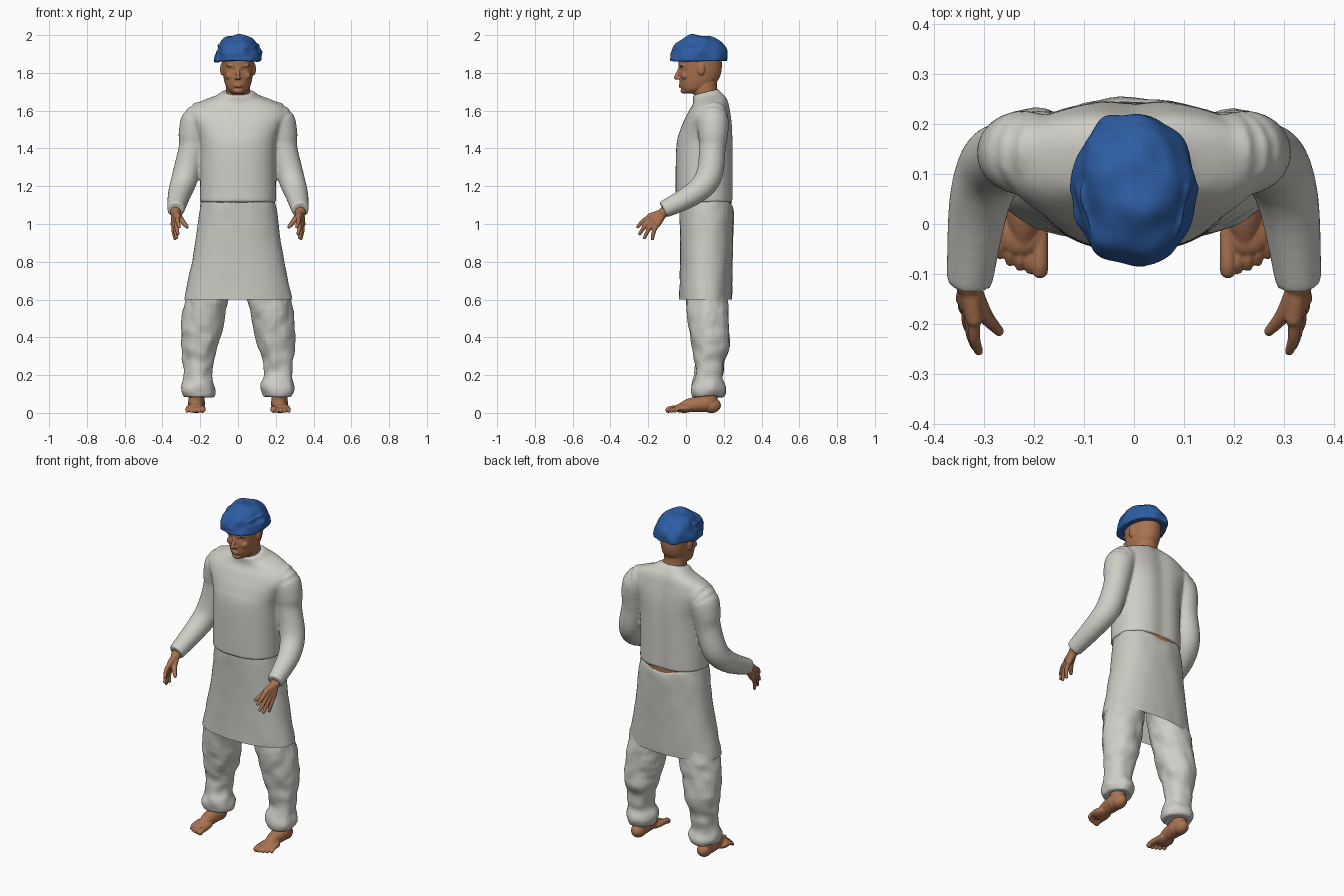
import bpy, bmesh, math
from mathutils import Vector, Matrix, noise

if "Cube" in bpy.data.objects:
    bpy.data.objects.remove(bpy.data.objects["Cube"])


def material(name, red, green, blue):
    mat = bpy.data.materials.new(name)
    mat.use_nodes = True
    colour = (red, green, blue, 1)
    mat.diffuse_color = colour
    mat.node_tree.nodes["Principled BSDF"].inputs["Base Color"].default_value = colour
    return mat


cloth = material("off_white_cloth", .62, .61, .56)
apron_cloth = material("apron_cloth", .58, .58, .53)
skin = material("brown_skin", .4, .17, .08)
blue_cloth = material("blue_cloth", .026, .11, .37)


def smooth(rows, steps=5):
    """Catmull-Rom interpolation of rows of numbers."""
    last = len(rows) - 1
    result = []
    for i in range(last):
        before, start, end, after = (Vector(rows[max(0, min(j, last))]) for j in (i - 1, i, i + 1, i + 2))
        leave, arrive = (end - before) / 2, (after - start) / 2
        for step in range(steps):
            t = step / steps
            s = 1 - t
            result.append(start * (s * s * (1 + 2 * t)) + end * (t * t * (1 + 2 * s))
                          + leave * (t * s * s) - arrive * (t * t * s))
    return result + [Vector(rows[last])]


def loft(bm, rings, caps=True):
    rings = [[bm.verts.new(point) for point in ring] for ring in rings]
    for low, high in zip(rings, rings[1:]):
        for i in range(len(low)):
            bm.faces.new((low[i - 1], low[i], high[i], high[i - 1]))
    if caps:
        bm.faces.new(rings[0])
        bm.faces.new(rings[-1])


def circle(count):
    angles = [i * math.tau / count for i in range(count)]
    return [(math.cos(a), math.sin(a)) for a in angles]


def squarish(value, power):
    return math.copysign(abs(value) ** (2 / power), value)


def stack(bm, rows, power=2.3, caps=True):
    """Upright body; each row is height, half width, front and back."""
    rings = []
    for z, half, front, back in smooth(rows):
        middle, depth = (front + back) / 2, (back - front) / 2
        rings.append([(half * squarish(c, power), middle + depth * squarish(s, power), z)
                      for c, s in circle(64)])
    loft(bm, rings, caps)


def blob(bm, centre, radii):
    place = Matrix.Translation(centre) @ Matrix.Diagonal((*radii, 1))
    bmesh.ops.create_uvsphere(bm, u_segments=24, v_segments=16, radius=1, matrix=place)


def tube(bm, points, rounded=True):
    """Round limb; each point is a position and a radius."""
    rows = smooth(points)
    rings = []
    for i, row in enumerate(rows):
        along = rows[min(i + 1, len(rows) - 1)].xyz - rows[max(i - 1, 0)].xyz
        side = along.cross(Vector((1, .3, -1))).normalized()
        up = along.cross(side).normalized()
        rings.append([row.xyz + row.w * (side * c + up * s) for c, s in circle(24)])
    loft(bm, rings)
    if rounded:
        for row in (rows[0], rows[-1]):
            blob(bm, row.xyz, [row.w] * 3)


def mirror(bm):
    copy = bmesh.ops.duplicate(bm, geom=bm.verts[:] + bm.edges[:] + bm.faces[:])
    verts = [item for item in copy["geom"] if isinstance(item, bmesh.types.BMVert)]
    bmesh.ops.scale(bm, vec=(-1, 1, 1), verts=verts)


def finish(name, bm, mat, voxel=0, relax=2, crumple=0, warp=None):
    """Shape the surface, then fuse overlapping pieces into one skin."""
    bmesh.ops.recalc_face_normals(bm, faces=bm.faces)
    bm.normal_update()
    for vert in bm.verts:
        if warp:
            warp(vert.co)
        vert.co += vert.normal * crumple * noise.noise(vert.co * 16)
    for face in bm.faces:
        face.smooth = True
    mesh = bpy.data.meshes.new(name)
    bm.to_mesh(mesh)
    bm.free()
    mesh.materials.append(mat)
    part = bpy.data.objects.new(name, mesh)
    bpy.context.collection.objects.link(part)
    if voxel:
        fuse = part.modifiers.new("fuse", "REMESH")
        fuse.mode = "VOXEL"
        fuse.voxel_size = voxel
        fuse.use_smooth_shade = True
        soften = part.modifiers.new("soften", "SMOOTH")
        soften.iterations = relax


# Shirt: sleeves fused to the body
bm = bmesh.new()
tube(bm, [(.15, .14, 1.57, .07), (.21, .142, 1.555, .085), (.235, .143, 1.48, .08), (.245, .14, 1.4, .07),
          (.28, .12, 1.25, .07), (.31, .04, 1.16, .061), (.33, -.12, 1.075, .046)], rounded=False)
mirror(bm)
stack(bm, [(1.115, .202, -.055, .253), (1.4, .2, -.052, .253), (1.5, .225, -.03, .25), (1.57, .26, 0, .242),
           (1.62, .24, .025, .232), (1.65, .185, .037, .22), (1.675, .115, .037, .2),
           (1.7, .085, .035, .18)])


def shape_shirt(point):
    # Hollow spine and a neckline that dips at the front
    if point.y > .15:
        point.y -= .012 * math.exp(-(point.x / .05) ** 2)
    point.z += (point.y - .11) * max(0, min(.25, 3 * (point.z - 1.6)))


finish("shirt", bm, cloth, voxel=.008, relax=6, warp=shape_shirt)

# Bare waist between shirt and apron
bm = bmesh.new()
stack(bm, [(1, .18, -.03, .24), (1.14, .18, -.03, .24)])
finish("waist", bm, skin)

# Wrapped apron, open below, with a top edge that sags at the back
bm = bmesh.new()
stack(bm, [(1.125, .194, -.035, .246), (1.08, .203, -.035, .252), (.85, .235, -.032, .248),
           (.6, .286, -.037, .242)], caps=False)


def sag_back(point):
    if point.y > .15:
        point.z -= .25 * max(0, point.z - 1) * math.exp(-(point.x / .1) ** 2)


finish("apron", bm, apron_cloth, crumple=.005, warp=sag_back)

# Loose trousers, gathered at the ankles
bm = bmesh.new()
tube(bm, [(.21, .118, .085, .08), (.21, .118, .125, .091), (.214, .12, .19, .076), (.212, .125, .25, .078),
          (.208, .128, .31, .088), (.2, .128, .4, .104), (.165, .11, .6, .112), (.12, .11, .75, .1),
          (.09, .11, .95, .1)], rounded=False)
mirror(bm)
finish("trousers", bm, cloth, voxel=.008, crumple=.012)

# Hands: four fingers fan out between the index and the little finger
bm = bmesh.new()
wrist = Vector((.33, -.12, 1.06))
tube(bm, [(.33, -.06, 1.1, .028), (*wrist, .028)])
for i in range(4):
    fan = i / 3
    knuckle = Vector((.32, -.19, 1.04)).lerp(Vector((.34, -.15, 1)), fan)
    tip = Vector((.311, -.255, .985)).lerp(Vector((.333, -.178, .922)), fan)
    tip -= Vector((0, .018, .018)) * math.sin(fan * math.pi)
    bend = knuckle.lerp(tip, .5) + Vector((.004, -.005, .003))
    tube(bm, [(*wrist, .022), (*knuckle, .017)])
    tube(bm, [(*knuckle, .013), (*bend, .0115), (*tip, .009)])
tube(bm, [(*wrist, .022), (.3, -.18, 1.02, .016), (.27, -.215, .985, .01)])
mirror(bm)
finish("hands", bm, skin, voxel=.004)

# Bare feet: ankle, instep, heel, ball and toes
bm = bmesh.new()
tube(bm, [(.215, .125, .16, .045), (.22, .125, .06, .042)])
tube(bm, [(.22, .1, .05, .046), (.22, .02, .04, .037), (.222, -.03, .025, .024)])
blob(bm, (.22, .135, .04), (.04, .05, .041))
blob(bm, (.225, -.01, .025), (.052, .055, .025))
for i in range(5):
    x, radius = .188 + .02 * i, .0095 if i else .016
    tube(bm, [(x, -.02, .024, radius), (x, .002 * i * i - .075, .022, radius),
              (x, .002 * i * i - .093, radius, radius)])
mirror(bm)
finish("feet", bm, skin, voxel=.0035)

# Head: ears, brows, eyes, cheeks and nostrils are mirrored
bm = bmesh.new()
blob(bm, (.086, .08, 1.82), (.009, .02, .032))
blob(bm, (.033, -.022, 1.838), (.03, .013, .008))
blob(bm, (.032, -.02, 1.817), (.013, .01, .007))
blob(bm, (.042, -.004, 1.785), (.026, .022, .022))
blob(bm, (.011, -.042, 1.771), (.008, .011, .007))
mirror(bm)
tube(bm, [(0, -.032, 1.825, .009), (0, -.045, 1.795, .01), (0, -.054, 1.775, .011)])
for z in (1.727, 1.738):
    blob(bm, (0, -.027, z), (.023, .012, .005))
blob(bm, (0, -.013, 1.705), (.026, .016, .014))
tube(bm, [(0, .118, 1.64, .062), (0, .1, 1.72, .065), (0, .1, 1.8, .065)])
stack(bm, [(1.69, .03, -.01, .06), (1.71, .054, -.022, .1), (1.74, .068, -.032, .15), (1.78, .077, -.036, .18),
           (1.84, .084, -.039, .19), (1.9, .084, -.035, .18), (1.95, .05, .01, .14)], power=2.1)


def sink_eyes(point):
    if point.y < .02:
        across, above = (abs(point.x) - .031) / .018, (point.z - 1.818) / .013
        point.y += .009 * math.exp(-across ** 2 - above ** 2)


finish("head", bm, skin, voxel=.004, warp=sink_eyes)

# Soft cap: a dome with folds rolled around the front
bm = bmesh.new()


def dome(angle):
    """Height, half width and half depth at an angle above the rim."""
    size = math.cos(angle) ** .8
    return 1.863 + .137 * math.sin(angle), .123 * size, .156 * size


levels = [dome(i * .15) for i in range(11)]
stack(bm, [(z, half, .07 - depth, .07 + depth) for z, half, depth in levels], power=2.1)
for i in range(3):
    z, half, depth = dome(.05 + .24 * i)
    turns = [math.pi * (1 + step / 10) for step in range(11)]
    tube(bm, [((half - .008) * math.cos(a), .07 + (depth - .008) * math.sin(a),
               z + .006 * i * math.cos(2 * a), .011) for a in turns])
finish("cap", bm, blue_cloth, voxel=.005, crumple=.015)
